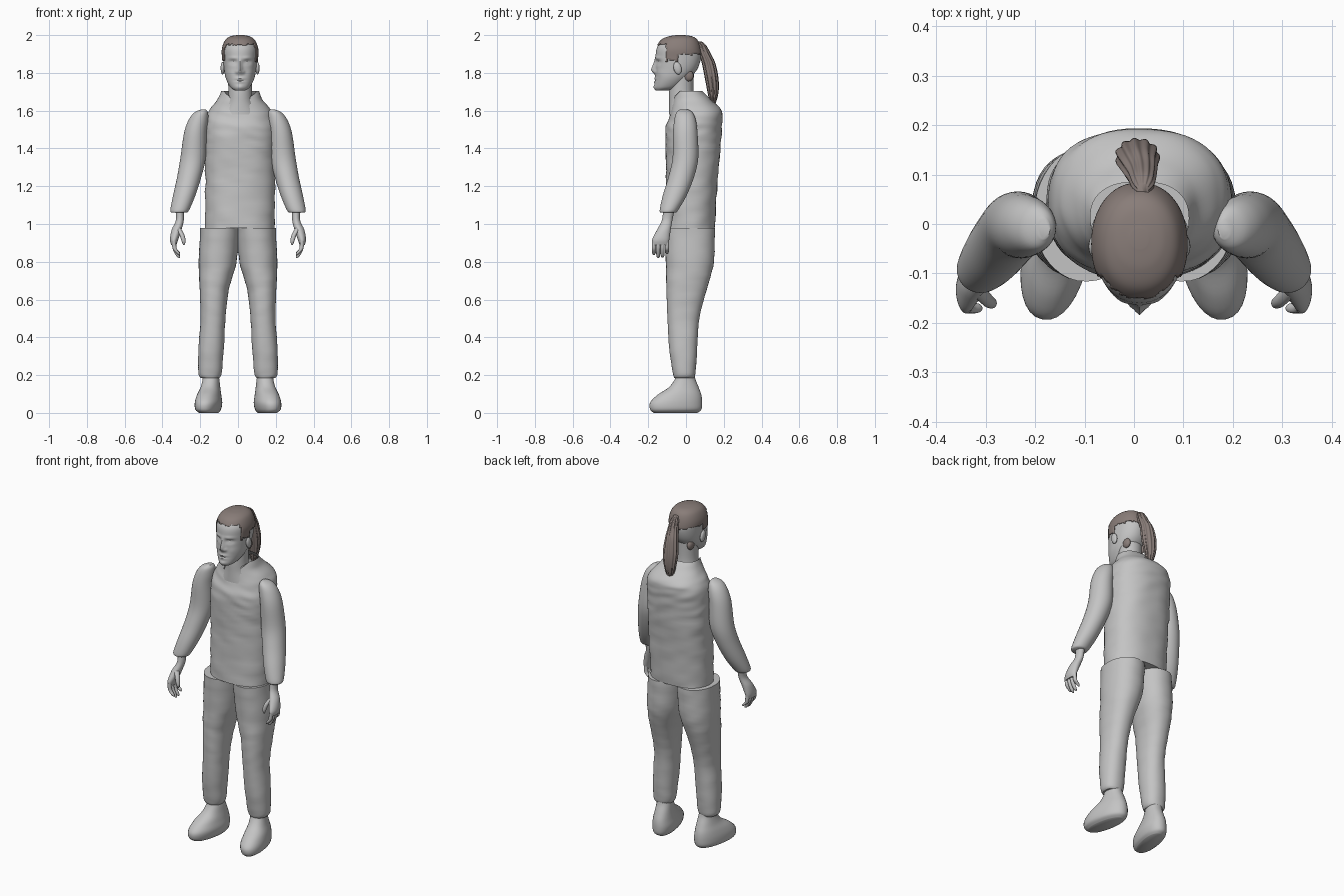
import bpy, bmesh, math, random
from mathutils import Matrix, Vector, noise

random.seed(4)
cube = bpy.data.objects.get("Cube")
if cube:
    bpy.data.objects.remove(cube)


def material(name, colour):
    mat = bpy.data.materials.new(name)
    mat.use_nodes = True
    mat.diffuse_color = colour
    mat.node_tree.nodes["Principled BSDF"].inputs["Base Color"].default_value = colour
    return mat


GREY = material("plain grey", (0.55, 0.55, 0.55, 1))
BROWN = material("hair brown", (0.25, 0.205, 0.19, 1))


def finish(name, bm, mat, angle=50):
    """Turn a bmesh into a smooth shaded object."""
    bmesh.ops.recalc_face_normals(bm, faces=bm.faces[:])
    mesh = bpy.data.meshes.new(name)
    bm.to_mesh(mesh)
    bm.free()
    mesh.materials.append(mat)
    obj = bpy.data.objects.new(name, mesh)
    bpy.context.collection.objects.link(obj)
    bpy.ops.object.select_all(action="DESELECT")
    obj.select_set(True)
    bpy.context.view_layer.objects.active = obj
    bpy.ops.object.shade_smooth_by_angle(angle=math.radians(angle))
    return obj


def spline(rings, steps):
    """Smoothly interpolate ring values along a loft."""
    out = []
    for i in range(len(rings) - 1):
        a, b = rings[max(i - 1, 0)], rings[i]
        c, d = rings[i + 1], rings[min(i + 2, len(rings) - 1)]
        for s in range(steps):
            t = s / steps
            out.append([q + t * (r - p + t * (2 * p - 5 * q + 4 * r - u + t * (3 * (q - r) + u - p))) / 2
                        for p, q, r, u in zip(a, b, c, d)])
    return out + [list(rings[-1])]


def loft(rings, segs=32, steps=5, side=1, power=2, twist=0, flutes=0, ripple=0, caps=(True, True)):
    """Skin of level rings: centre x, centre y, height, half width, half depth."""
    bm = bmesh.new()
    rows = []
    for cx, cy, z, rx, ry in spline(rings, steps):
        row = []
        for k in range(segs):
            a = math.tau * k / segs
            c, s = math.cos(a), math.sin(a)
            groove = 1 + flutes * math.cos(11 * a)
            dx = math.copysign(abs(c) ** (2 / power), c) * rx * groove
            dy = math.copysign(abs(s) ** (2 / power), s) * ry * groove
            x = cx + dx * math.cos(twist) - dy * math.sin(twist)
            y = cy + dx * math.sin(twist) + dy * math.cos(twist)
            if ripple:
                n = 1 + ripple * noise.noise(Vector((x * 9, y * 9, z * 26 + x * 6)))
                x, y = cx + (x - cx) * n, cy + (y - cy) * n
            row.append(bm.verts.new((x * side, y, z)))
        rows.append(row)
    for low, high in zip(rows, rows[1:]):
        for k in range(segs):
            j = (k + 1) % segs
            bm.faces.new((low[k], low[j], high[j], high[k]))
    for row, wanted in zip((rows[0], rows[-1]), caps):
        if wanted:
            bm.faces.new(row)
    return bm


def ellipsoid(name, centre, size, tilt=0, mat=GREY):
    bm = bmesh.new()
    place = Matrix.Translation(centre) @ Matrix.Rotation(tilt, 4, "X") @ Matrix.Diagonal((*size, 1))
    bmesh.ops.create_uvsphere(bm, u_segments=20, v_segments=12, radius=1, matrix=place)
    return finish(name, bm, mat)


def trim(bm, rule):
    doomed = [f for f in bm.faces if rule(f.calc_center_median())]
    bmesh.ops.delete(bm, geom=doomed, context="FACES")


MID = 0.011

# Tunic with a stand-up collar that is open at the throat
tunic = loft([(MID, .02, .98, .183, .132), (MID, .03, 1.2, .184, .136), (MID, .037, 1.4, .187, .145),
              (MID, .04, 1.5, .186, .148), (MID, .052, 1.57, .178, .14), (MID, .052, 1.61, .157, .132),
              (MID, .03, 1.66, .118, .1), (MID, .013, 1.705, .1, .073)],
             segs=64, steps=8, power=2.3, ripple=.035, caps=(True, False))
trim(tunic, lambda p: p.z > 1.63 and p.y < -.03 and abs(p.x - MID) < .053 + max(p.z - 1.67, 0))
finish("tunic", tunic, GREY)

# Neck
finish("neck", loft([(MID, -.02, 1.58, .1, .07), (MID, -.022, 1.64, .07, .067), (MID, -.025, 1.7, .062, .064),
                     (MID, -.02, 1.8, .066, .062)]), GREY)

# Head, with the face pushed and pulled out of the skull
SKULL = [(MID, -.125, 1.707, .028, .034), (MID, -.1, 1.725, .052, .065), (MID, -.072, 1.77, .075, .09),
         (MID, -.05, 1.82, .085, .11), (MID, -.041, 1.88, .09, .12), (MID, -.04, 1.93, .09, .115),
         (MID, -.036, 1.965, .073, .094), (MID, -.03, 1.985, .046, .06), (MID, -.03, 1.992, .012, .016)]
# x from the middle, height, spread in x, spread in z, push forward
FEATURES = [(0, 1.815, .013, .02, .021), (0, 1.845, .009, .026, .012), (.017, 1.805, .008, .009, .008),
            (.038, 1.857, .02, .012, -.012), (.038, 1.854, .011, .006, .006), (.036, 1.878, .024, .008, .005),
            (0, 1.77, .024, .007, .006), (0, 1.752, .02, .007, .006), (0, 1.761, .026, .003, -.005),
            (0, 1.725, .02, .014, .007), (.055, 1.8, .018, .02, .003)]
head = loft(SKULL, segs=96, steps=9, power=2.15)
for v in head.verts:
    if v.co.y < -.06:
        x, z = v.co.x - MID, v.co.z
        for fx, fz, wx, wz, push in FEATURES:
            for centre in {fx, -fx}:
                v.co.y -= push * math.exp(-((x - centre) / wx) ** 2 - ((z - fz) / wz) ** 2)
finish("head", head, GREY)
for side, label in ((1, "left"), (-1, "right")):
    ellipsoid(label + "_ear", (MID + side * .092, -.045, 1.825), (.011, .021, .034), .25)

# Hair cap trimmed along a ragged hairline
hair = loft([(x, y, z + .008 * (z > 1.94), rx + .006, ry + .004) for x, y, z, rx, ry in SKULL[3:]],
            segs=72, steps=9, power=2.15, caps=(False, True))


def below_hairline(p):
    edge = 1.95 if p.y < -.105 else 1.865 if p.y < -.04 else 1.9
    return p.z < edge + random.uniform(-.006, .006)


trim(hair, below_hairline)
cap = finish("hair_cap", hair, BROWN)
shell = cap.modifiers.new("thickness", "SOLIDIFY")
shell.thickness = .004
for side, label in ((1, "left"), (-1, "right")):
    ellipsoid(label + "_nape_hair", (MID + side * .052, .012, 1.785), (.016, .028, .03), .3, BROWN)

# Small bare arc on the crown
arc = bpy.data.curves.new("crown_arc", "CURVE")
arc.dimensions = "3D"
arc.bevel_depth = .0035
stroke = arc.splines.new("POLY")
stroke.points.add(8)
for i, point in enumerate(stroke.points):
    a = math.pi * i / 8
    point.co = (MID + .022 * math.cos(a), -.034 + .032 * math.sin(a), 1.9955 - .004 * abs(math.cos(a)), 1)
arc.materials.append(GREY)
bpy.context.collection.objects.link(bpy.data.objects.new("crown_arc", arc))

# Grooved ponytail
finish("ponytail", loft([(.018, .07, 1.967, .012, .012), (.018, .082, 1.945, .022, .024), (.016, .1, 1.9, .028, .03),
                         (.01, .12, 1.85, .036, .034), (.007, .136, 1.77, .043, .034), (.006, .143, 1.7, .035, .028),
                         (.006, .142, 1.64, .02, .015), (.006, .14, 1.605, .005, .005)],
                        segs=88, steps=6, flutes=.07), BROWN, 80)

# Limbs, written for the right side and mirrored
SLEEVE = [(-.182, -.01, 1.607, .012, .02), (-.195, -.008, 1.59, .036, .043), (-.21, -.005, 1.55, .052, .057),
          (-.226, -.004, 1.48, .06, .065), (-.238, -.003, 1.35, .067, .068), (-.258, -.025, 1.25, .064, .068),
          (-.285, -.06, 1.15, .059, .063), (-.308, -.09, 1.075, .05, .049), (-.312, -.094, 1.06, .04, .04)]
HAND = [(-.31, -.09, 1.08, .022, .03), (-.308, -.1, 1.02, .021, .028), (-.325, -.117, .97, .026, .036),
        (-.338, -.133, .92, .022, .045), (-.34, -.136, .89, .014, .042)]
TROUSER = [(-.095, .018, .98, .105, .134), (-.108, .02, .8, .1, .127), (-.126, .003, .65, .077, .106),
           (-.132, -.014, .5, .066, .084), (-.142, -.015, .35, .067, .075), (-.148, -.01, .215, .062, .061),
           (-.148, -.01, .185, .05, .052)]
SHOE = [(-.155, -.055, 0, .045, .118), (-.158, -.054, .018, .062, .138), (-.156, -.052, .055, .067, .14),
        (-.153, -.035, .095, .06, .118), (-.146, -.012, .135, .05, .08), (-.143, -.005, .175, .044, .056),
        (-.145, -.005, .2, .042, .05)]
THUMB = [(-.318, -.13, .98, .014, .016), (-.298, -.152, .945, .013, .014), (-.288, -.16, .91, .011, .011),
         (-.287, -.16, .89, .004, .004)]

for side, label in ((-1, "left_"), (1, "right_")):
    finish(label + "sleeve", loft(SLEEVE, side=side), GREY)
    finish(label + "trouser_leg", loft(TROUSER, segs=40, steps=7, side=side, power=2.2, ripple=.03), GREY)
    finish(label + "shoe", loft(SHOE, side=side, power=2.2, twist=-.2), GREY)
    finish(label + "hand", loft(HAND, segs=24, side=side), GREY)
    finish(label + "thumb", loft(THUMB, segs=12, side=side), GREY)
    for i in range(4):
        y = -.17 + .023 * i
        drop = (.835, .82, .822, .84)[i]
        finish(label + "finger_" + str(i + 1),
               loft([(-.339, y, .91, .011, .011), (-.335, y, .87, .011, .011),
                     (-.318, y, drop + .012, .01, .01), (-.31, y, drop, .004, .004)], segs=12, side=side), GREY)
